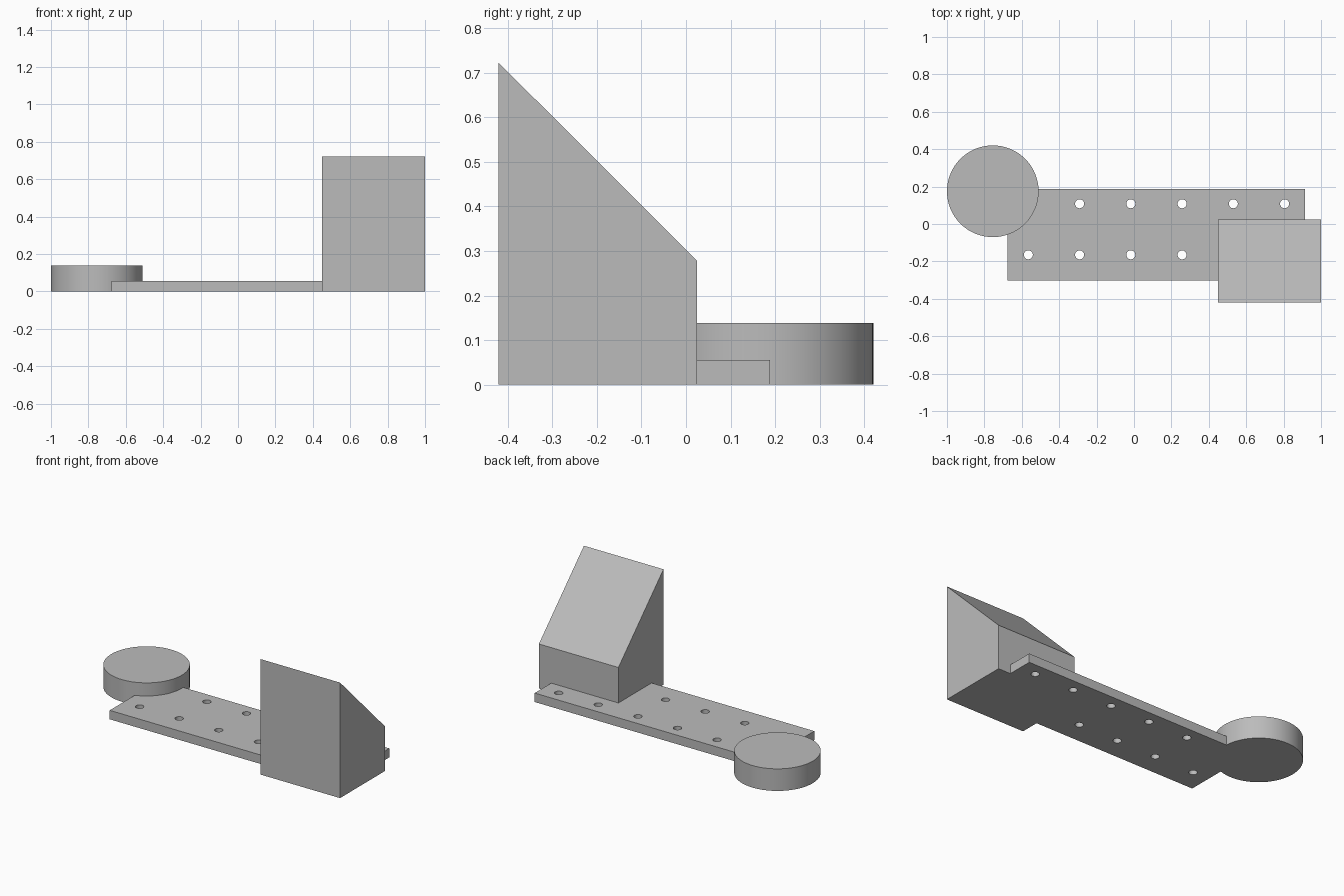
import bpy
import bmesh

cube = bpy.data.objects.get("Cube")
if cube:
    bpy.data.objects.remove(cube, do_unlink=True)

grey = bpy.data.materials.new("plain grey")
grey.use_nodes = True
tone = (0.5, 0.5, 0.5, 1)
grey.diffuse_color = tone
grey.node_tree.nodes["Principled BSDF"].inputs["Base Color"].default_value = tone


def finish(bm, name):
    bmesh.ops.recalc_face_normals(bm, faces=bm.faces)
    mesh = bpy.data.meshes.new(name)
    bm.to_mesh(mesh)
    bm.free()
    mesh.materials.append(grey)
    obj = bpy.data.objects.new(name, mesh)
    bpy.context.collection.objects.link(obj)
    return obj


def extrude(name, points, offset):
    bm = bmesh.new()
    face = bm.faces.new([bm.verts.new(p) for p in points])
    new = bmesh.ops.extrude_face_region(bm, geom=[face])["geom"]
    verts = [g for g in new if isinstance(g, bmesh.types.BMVert)]
    bmesh.ops.translate(bm, verts=verts, vec=offset)
    return finish(bm, name)


def add_cylinder(bm, x, y, radius, z0, z1, sides):
    new = bmesh.ops.create_cone(bm, cap_ends=True, segments=sides, radius1=radius,
                                radius2=radius, depth=z1 - z0)
    bmesh.ops.translate(bm, verts=new["verts"], vec=(x, y, (z0 + z1) / 2))


def smooth(obj):
    bpy.ops.object.select_all(action="DESELECT")
    obj.select_set(True)
    bpy.context.view_layer.objects.active = obj
    bpy.ops.object.shade_smooth_by_angle()


# Sloped block: side profile pulled across the width
X0, X1, FRONT, BACK = 0.45, 1.0, -0.42, 0.025
block = extrude("sloped_block", [(X0, FRONT, 0), (X0, BACK, 0), (X0, BACK, 0.278),
                                 (X0, FRONT, 0.722)], (X1 - X0, 0, 0))

# Round disc at the opposite end
DISC = (-0.755, 0.175, 0.245)
bm = bmesh.new()
add_cylinder(bm, *DISC, 0, 0.138, 96)
disc = finish(bm, "round_disc")
smooth(disc)

# Flat base plate
L, R, F, B = -0.675, 0.915, -0.303, 0.188
plate = extrude("base_plate", [(L, F, 0), (R, F, 0), (R, B, 0), (L, B, 0)], (0, 0, 0.056))

# Cutter: two rows of holes plus the spaces taken by the disc and the block
bm = bmesh.new()
for y, columns in ((0.108, range(1, 6)), (-0.165, range(4))):
    for i in columns:
        add_cylinder(bm, -0.565 + 0.274 * i, y, 0.024, -0.1, 0.2, 32)
add_cylinder(bm, *DISC, -0.1, 0.2, 96)
box = bmesh.ops.create_cube(bm, size=1)["verts"]
bmesh.ops.scale(bm, verts=box, vec=(X1 - X0, BACK - FRONT, 0.3))
bmesh.ops.translate(bm, verts=box, vec=((X0 + X1) / 2, (FRONT + BACK) / 2, 0.05))
cutter = finish(bm, "plate_cutter")

cut = plate.modifiers.new("cut", "BOOLEAN")
cut.operation = "DIFFERENCE"
cut.solver = "EXACT"
cut.object = cutter
bpy.ops.object.select_all(action="DESELECT")
plate.select_set(True)
bpy.context.view_layer.objects.active = plate
bpy.ops.object.modifier_apply(modifier=cut.name)
bpy.data.objects.remove(cutter, do_unlink=True)
smooth(plate)
